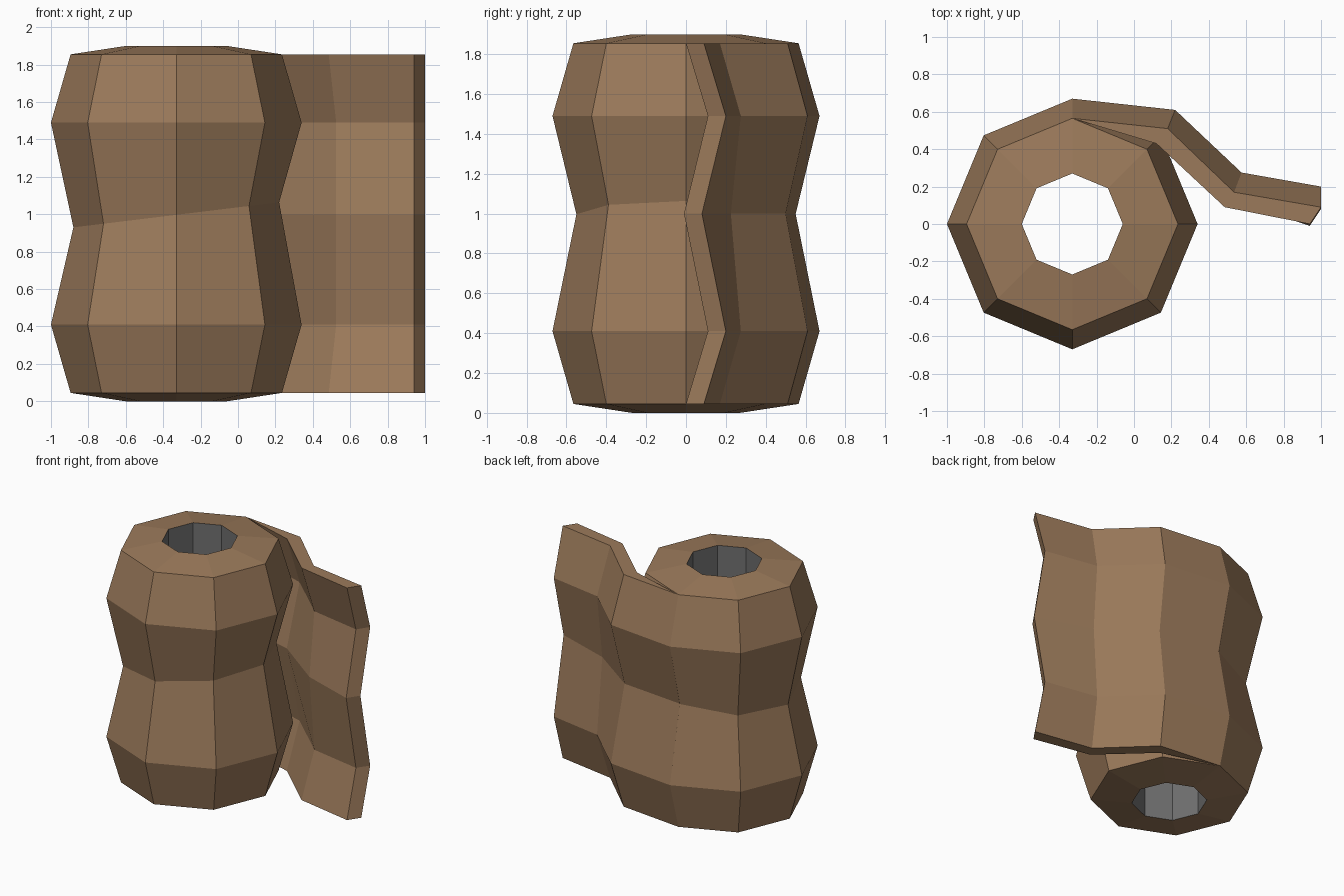
import bpy, bmesh, math
from mathutils import Vector

if "Cube" in bpy.data.objects:
    bpy.data.objects.remove(bpy.data.objects["Cube"])


def material(name, rgb):
    m = bpy.data.materials.new(name)
    m.diffuse_color = (*rgb, 1.0)
    m.use_nodes = True
    m.node_tree.nodes["Principled BSDF"].inputs["Base Color"].default_value = m.diffuse_color
    return m


brown = material("brown cloth", (0.33, 0.195, 0.104))
grey = material("grey lining", (0.16, 0.16, 0.16))


def finish(bm, name, mats):
    bmesh.ops.recalc_face_normals(bm, faces=bm.faces)
    me = bpy.data.meshes.new(name)
    bm.to_mesh(me)
    bm.free()
    for m in mats:
        me.materials.append(m)
    ob = bpy.data.objects.new(name, me)
    bpy.context.collection.objects.link(ob)
    return ob


# Rolled body: eight-sided closed profile (radius, height, tilt of the ring)
CX, SIDES = -0.33, 8
profile = [(0.27, 0, 0), (0.565, 0.045, 0), (0.67, 0.41, 0), (0.55, 0.997, 0.067),
           (0.67, 1.49, 0), (0.565, 1.855, 0), (0.27, 1.9, 0)]
bm = bmesh.new()
rings = []
for r, z, tilt in profile:
    ring = []
    for k in range(SIDES):
        a = k * math.tau / SIDES
        ring.append(bm.verts.new((CX + r * math.cos(a), r * math.sin(a), z + tilt * math.cos(a))))
    rings.append(ring)
for i in range(len(rings)):
    a, b = rings[i], rings[(i + 1) % len(rings)]
    for k in range(SIDES):
        n = (k + 1) % SIDES
        f = bm.faces.new((a[k], a[n], b[n], b[k]))
        f.material_index = 1 if i == len(rings) - 1 else 0  # hole wall is grey
finish(bm, "rolled_body", [brown, grey])

# Loose flap: outline per level (outer points, then inner points back)
edge = [(-0.33, 0.565), (0.18, 0.51), (0.535, 0.17), (1.0, 0.09),
        (0.94, 0.0), (0.485, 0.09), (0.12, 0.43)]
bulge = [(-0.33, 0.67), (0.22, 0.61), (0.575, 0.275), (1.0, 0.20),
         (0.94, 0.11), (0.525, 0.19), (0.16, 0.53)]
waist = [(-0.33, 0.55), (0.18, 0.50), (0.565, 0.225), (1.0, 0.08),
         (0.94, -0.01), (0.525, 0.13), (0.12, 0.43)]
levels = [(0.045, edge), (0.41, bulge), (1.0, waist), (1.49, bulge), (1.855, edge)]
bm = bmesh.new()
rows = [[bm.verts.new((x, y, z)) for x, y in pts] for z, pts in levels]
for a, b in zip(rows, rows[1:]):
    for k in range(7):
        n = (k + 1) % 7
        bm.faces.new((a[k], a[n], b[n], b[k]))
for row in (rows[0], rows[-1]):
    for ids in ((0, 1, 6), (1, 2, 5, 6), (2, 3, 4, 5)):
        bm.faces.new([row[i] for i in ids])
finish(bm, "loose_flap", [brown])
